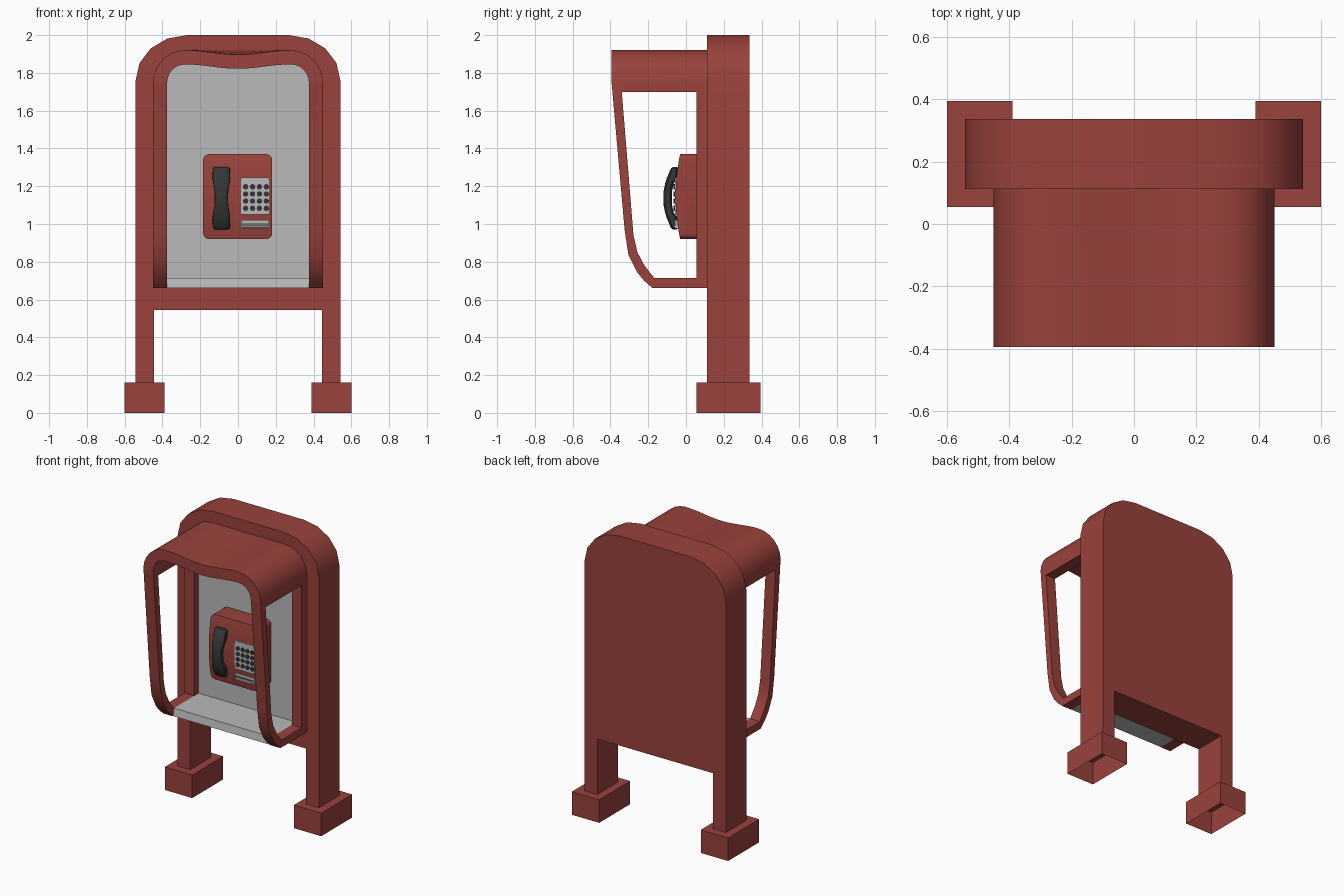
import bpy, bmesh, math

if "Cube" in bpy.data.objects:
    bpy.data.objects.remove(bpy.data.objects["Cube"])


def material(name, rgb):
    m = bpy.data.materials.new(name)
    m.diffuse_color = (*rgb, 1)
    m.use_nodes = True
    m.node_tree.nodes["Principled BSDF"].inputs["Base Color"].default_value = m.diffuse_color
    return m


RED = material("brick red", (0.32, 0.054, 0.045))
GREY = material("panel grey", (0.49, 0.49, 0.49))
BLACK = material("handset black", (0.035, 0.038, 0.038))


def finish(name, bm, mat, smooth=True):
    bmesh.ops.recalc_face_normals(bm, faces=bm.faces)
    me = bpy.data.meshes.new(name)
    bm.to_mesh(me)
    bm.free()
    ob = bpy.data.objects.new(name, me)
    bpy.context.collection.objects.link(ob)
    me.materials.append(mat)
    if smooth:
        smooth_by_angle(ob)
    return ob


def select(ob):
    bpy.ops.object.select_all(action='DESELECT')
    ob.select_set(True)
    bpy.context.view_layer.objects.active = ob


def smooth_by_angle(ob):
    select(ob)
    bpy.ops.object.shade_smooth_by_angle(angle=math.radians(32))


def loft(name, rings, mat, closed=True, caps=True):
    bm = bmesh.new()
    rows = [[bm.verts.new(p) for p in r] for r in rings]
    n = len(rows[0])
    for a, b in zip(rows, rows[1:]):
        for i in range(n):
            j = (i + 1) % n
            bm.faces.new((a[i], a[j], b[j], b[i]))
    if caps:
        bm.faces.new(rows[0])
        bm.faces.new(rows[-1])
    return finish(name, bm, mat)


def prism(name, pts, axis, a, b, mat):
    """Extrude an (x,z) outline along y, or a (y,z) outline along x."""
    if axis == 'y':
        rings = [[(u, t, v) for u, v in pts] for t in (a, b)]
    else:
        rings = [[(t, u, v) for u, v in pts] for t in (a, b)]
    return loft(name, rings, mat)


def box(name, x0, x1, y0, y1, z0, z1, mat):
    return prism(name, [(x0, z0), (x1, z0), (x1, z1), (x0, z1)], 'y', y0, y1, mat)


def boolean(ob, cutter, op):
    cutter.hide_render = True
    mod = ob.modifiers.new("cut", 'BOOLEAN')
    mod.operation, mod.object, mod.solver = op, cutter, 'EXACT'
    select(ob)
    bpy.ops.object.modifier_apply(modifier=mod.name)
    bpy.data.objects.remove(cutter, do_unlink=True)
    smooth_by_angle(ob)


def corner(cx, cz, rx, rz, n):
    """Quarter arc from the right side up to the top."""
    return [(cx + rx * math.cos(t), cz + rz * math.sin(t))
            for t in (math.pi / 2 * i / n for i in range(n + 1))]


def mirrored(half):
    return half + [(-x, z) for x, z in reversed(half)]


# Back frame with two legs
half = [(0.445, 0.545), (0.445, 0.16), (0.542, 0.16)] + corner(0.27, 1.76, 0.272, 0.24, 4)
prism("back_frame", mirrored(half), 'y', 0.112, 0.337, RED)

# Hollow feet, open underneath
for side, label in ((-1, "left"), (1, "right")):
    bm = bmesh.new()
    bmesh.ops.create_cube(bm, size=1)
    for v in bm.verts:
        v.co = (side * 0.495 + v.co.x * 0.21, 0.225 + v.co.y * 0.34, 0.08 + v.co.z * 0.16)
    bmesh.ops.delete(bm, geom=[f for f in bm.faces if f.normal.z < -0.5 or
                               f.calc_center_median().z < 0.01], context='FACES_ONLY')
    finish(label + "_foot", bm, RED)


# Hood: arch whose top edge dips towards the front
def arch(radius, y, dip):
    top = [0.28 * (1 - i / 8) for i in range(1, 9)]
    half = [(0.28 + radius, 0.5)] + corner(0.28, 1.75, radius, radius, 6)
    half += [(x, 1.75 + radius - dip * (1 + math.cos(math.pi * x / 0.28)) / 2) for x in top]
    pts = half + [(-x, z) for x, z in reversed(half[:-1])]
    return [(x, y, z) for x, z in pts]


def arch_ring(y, dip):
    return arch(0.17, y, dip) + arch(0.095, y, dip)[::-1]


hood = loft("hood", [arch_ring(-0.395, 0.023), arch_ring(0.13, 0.0)], RED)
outline = [(0.114, 2.1), (-0.5, 2.1), (-0.394, 1.75), (-0.325, 0.97), (-0.305, 0.836),
           (-0.26, 0.746), (-0.222, 0.70), (-0.177, 0.66), (0.114, 0.66)]
outline[1:2] = [(-0.45, 2.1), (-0.45, 1.75)]
boolean(hood, prism("hood_cutter", outline, 'x', -0.6, 0.6, RED), 'INTERSECT')
window = [(0.055, 1.70), (-0.34, 1.70), (-0.278, 0.94), (-0.257, 0.85),
          (-0.22, 0.78), (-0.167, 0.713), (0.055, 0.713)]
boolean(hood, prism("window_cutter", window, 'x', -0.6, 0.6, RED), 'DIFFERENCE')

# Grey lining panel and shelf
panel = [(0.375, 0.70)] + corner(0.28, 1.75, 0.095, 0.095, 6)
prism("back_panel", mirrored(panel), 'y', 0.104, 0.113, GREY)
prism("shelf", [(0.112, 0.661), (-0.176, 0.661), (-0.167, 0.713), (0.112, 0.713)],
      'x', -0.375, 0.375, GREY)

# Phone body with a gently bowed front
hw, hh, r, cz = 0.183, 0.225, 0.032, 1.145
q = corner(hw - r, hh - r, r, r, 4)
pts = q + [(-x, z) for x, z in q[::-1]] + [(-x, -z) for x, z in q] + [(x, -z) for x, z in q[::-1]]
body = prism("phone_body", [(x - 0.002, z + cz) for x, z in pts], 'y', -0.15, 0.108, RED)


def front_y(z):
    return -0.055 + 0.024 * ((z - cz) / hh) ** 2


zs = [0.90 + 0.49 * i / 12 for i in range(13)]
bow = [(front_y(z), z) for z in zs] + [(0.2, 1.39), (0.2, 0.90)]
boolean(body, prism("bow_cutter", bow, 'x', -0.3, 0.3, RED), 'INTERSECT')

# Keypad plate and buttons
box("keypad_plate", 0.015, 0.165, -0.059, -0.04, 1.05, 1.245, GREY)
for row in range(4):
    for col in range(4):
        bx, bz = 0.0405 + 0.0365 * col, 1.197 - 0.038 * row
        ring = [(bx + 0.0145 * math.cos(math.tau * k / 10),
                 bz + 0.0145 * math.sin(math.tau * k / 10)) for k in range(10)]
        prism(f"button_{row}_{col}", ring, 'y', -0.065, -0.055, BLACK)

# Coin return plate with a slot and a small lip
box("coin_plate", 0.015, 0.165, -0.057, -0.04, 0.975, 1.02, GREY)
box("coin_slot", 0.022, 0.158, -0.059, -0.05, 0.997, 1.003, BLACK)
prism("coin_lip", [(-0.05, 0.978), (-0.064, 0.982), (-0.064, 0.99), (-0.05, 0.994)],
      'x', 0.02, 0.16, GREY)

# Curved handset: offset from middle, front y, back y, half width
stations = [(0.165, -0.070, -0.047, 0.037), (0.157, -0.080, -0.042, 0.045),
            (0.105, -0.102, -0.045, 0.047), (0.075, -0.111, -0.066, 0.043),
            (0.040, -0.118, -0.073, 0.037)]
full = ([(-d, f, b, w) for d, f, b, w in stations] + [(0, -0.12, -0.075, 0.035)] +
        stations[::-1])
rings = []
for d, f, b, w in full:
    ring = []
    for k in range(16):
        c, s = math.cos(math.tau * k / 16), math.sin(math.tau * k / 16)
        ring.append((-0.088 + w * math.copysign(abs(c) ** 0.6, c),
                     (f + b) / 2 + (b - f) / 2 * math.copysign(abs(s) ** 0.6, s), 1.137 + d))
    rings.append(ring)
loft("handset", rings, BLACK)
